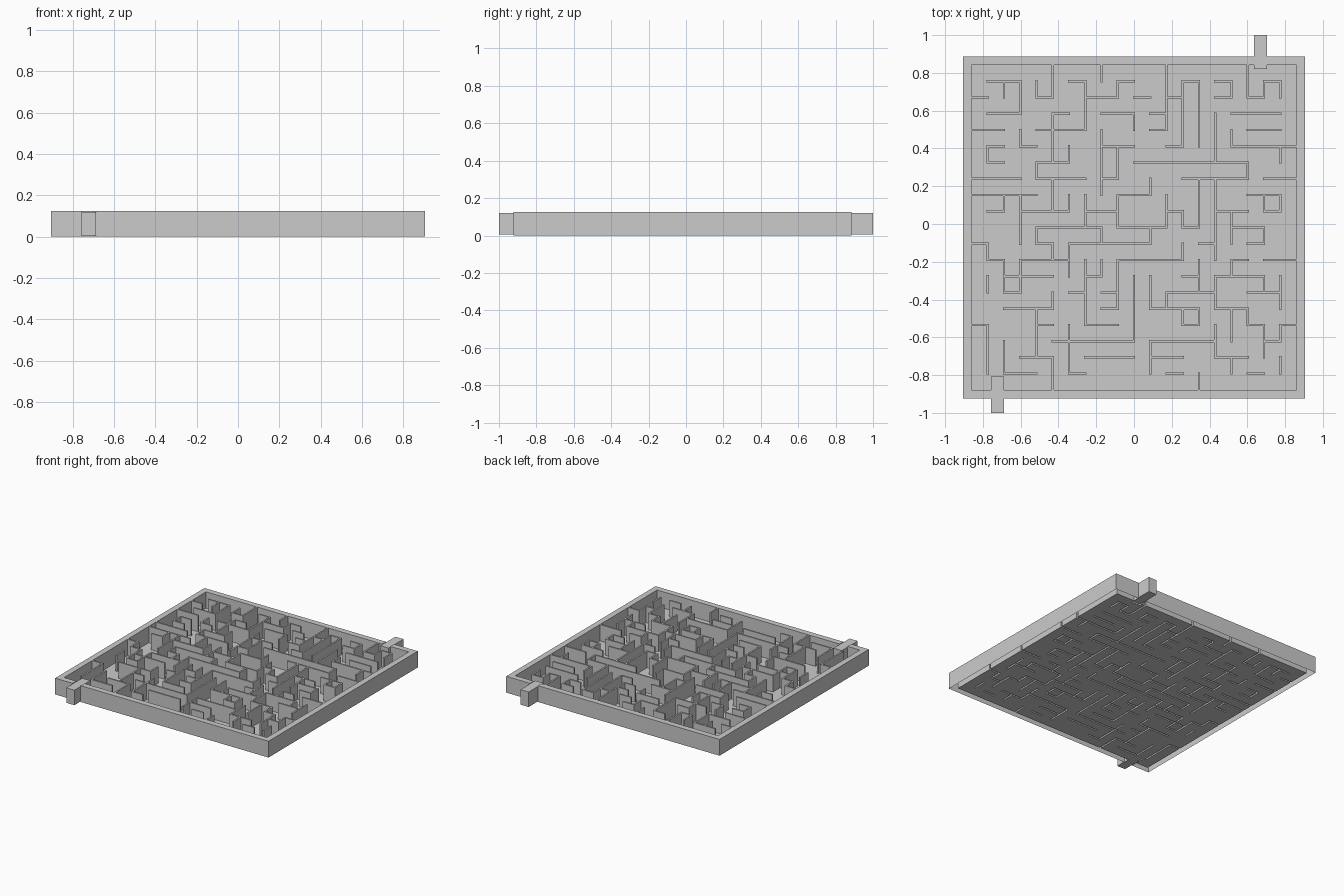
import bpy, bmesh

if "Cube" in bpy.data.objects:
    bpy.data.objects.remove(bpy.data.objects["Cube"])

# Overall sizes
X0, X1, Y0, Y1 = -0.905, 0.905, -0.923, 0.886     # outer frame
IX0, IX1, IY0, IY1 = -0.86, 0.86, -0.878, 0.841   # inside of frame
H, T, N = 0.125, 0.012, 20                        # height, wall thickness, cells
STEP_X, STEP_Y = (IX1 - IX0) / N, (IY1 - IY0) / N

# Plan of walls between rows (from back to front)
ACROSS = [
    ".--...-..-...-.-..-.",
    "-...-..--.-.-..-.-..",
    ".--..-..--.-....---.",
    "--..---....-.....--.",
    ".-.-....--..-...----",
    ".-..--....-------...",
    "---.---.-....----.--",
    "----.....--......--.",
    ".-.---.--...-..--.-.",
    "....----.---.-..--..",
    "-...-.-----...-..-..",
    ".-.---...----...-.--",
    "..---..-.....-.---..",
    "..-...-.-...---..--.",
    "..---...-..---.--...",
    "-...-..--....-...-.-",
    ".....-----.----...-.",
    "...--..---.--..--...",
    "..--..-.....-....-..",
]
# Plan of walls between columns, one line per row
ALONG = [
    ".....|..|...|....|..",
    "..||||.|.|..|||.||||",
    "...|...|....|||.....",
    ".....|.|..|.||||....",
    "...|.|..|....||||...",
    ".|...||.||.....|...|",
    "....|...||.......|..",
    ".....|..|..|..||....",
    "..||.|||.|..|.||..||",
    "...|...|.|..|||||...",
    "...||...|..|...||.|.",
    ".|...||......|.|....",
    "..||..||||....|.|...",
    ".|||...|.|||..||..||",
    ".....|.|.||||..|...|",
    "....|..|..|..||.||..",
    ".|..|.|...|....||.||",
    ".||.|.|....|...|..|.",
    ".||..||....|....|..|",
    ".....|........|.....",
]
# Entrance and exit blocks: x range, y range
TABS = {"entrance_block": (-0.757, -0.688, -1.0, -0.807),
        "exit_block": (0.635, 0.704, 0.82, 1.0)}


def wall(c0, r0, c1, r1):
    """Footprint of a wall between two grid points."""
    return (IX0 + c0 * STEP_X - T / 2, IX0 + c1 * STEP_X + T / 2,
            IY1 - r1 * STEP_Y - T / 2, IY1 - r0 * STEP_Y + T / 2)


walls = [wall(c, j + 1, c + 1, j + 1)
         for j, row in enumerate(ACROSS) for c, s in enumerate(row) if s == "-"]
walls += [wall(c, r, c, r + 1)
          for r, row in enumerate(ALONG) for c, s in enumerate(row) if s == "|"]


def breaks(lo, inner_lo, step, inner_hi, hi, extra):
    pts = [lo, inner_lo, inner_hi, hi] + extra
    for k in range(1, N):
        pts += [inner_lo + k * step - T / 2, inner_lo + k * step + T / 2]
    return sorted({round(p, 5) for p in pts if lo <= p <= hi})


xs = breaks(X0, IX0, STEP_X, IX1, X1, [v for t in TABS.values() for v in t[:2]])
ys = breaks(Y0, IY0, STEP_Y, IY1, Y1, [v for t in TABS.values() for v in t[2:]])


def inside(x, y, b):
    return b[0] < x < b[1] and b[2] < y < b[3]


def height(i, j):
    """Height of one tile; None where there is no sheet."""
    if not (0 <= i < len(xs) - 1 and 0 <= j < len(ys) - 1):
        return None
    x, y = (xs[i] + xs[i + 1]) / 2, (ys[j] + ys[j + 1]) / 2
    if any(inside(x, y, t) for t in TABS.values()):
        return None
    if not inside(x, y, (IX0, IX1, IY0, IY1)):
        return H
    return H if any(inside(x, y, w) for w in walls) else 0.0


# Maze board: one sheet raised into walls and frame, open underneath
tiles = {(i, j): height(i, j) for i in range(-1, len(xs)) for j in range(-1, len(ys))}
bm = bmesh.new()


def quad(pts, flip=False):
    bm.faces.new([bm.verts.new(p) for p in (pts[::-1] if flip else pts)])


for i in range(-1, len(xs) - 1):
    for j in range(-1, len(ys) - 1):
        z = tiles[i, j]
        if z is not None:
            a, b, c, d = xs[i], xs[i + 1], ys[j], ys[j + 1]
            quad([(a, c, z), (b, c, z), (b, d, z), (a, d, z)])
        here, right, back = (tiles[k] or 0 for k in ((i, j), (i + 1, j), (i, j + 1)))
        if here != right:
            x, c, d = xs[i + 1], ys[j], ys[j + 1]
            quad([(x, c, 0), (x, d, 0), (x, d, H), (x, c, H)], here < right)
        if here != back:
            y, a, b = ys[j + 1], xs[i], xs[i + 1]
            quad([(b, y, 0), (a, y, 0), (a, y, H), (b, y, H)], here < back)
bmesh.ops.remove_doubles(bm, verts=bm.verts, dist=1e-6)
mesh = bpy.data.meshes.new("maze_board")
bm.to_mesh(mesh)
bm.free()
bpy.context.collection.objects.link(bpy.data.objects.new("maze_board", mesh))

# Entrance and exit blocks fill the notches in the frame
for name, (a, b, c, d) in TABS.items():
    bpy.ops.mesh.primitive_cube_add(size=1, location=((a + b) / 2, (c + d) / 2, 0.0625))
    block = bpy.context.object
    block.name = name
    block.scale = (b - a, d - c, 0.115)
